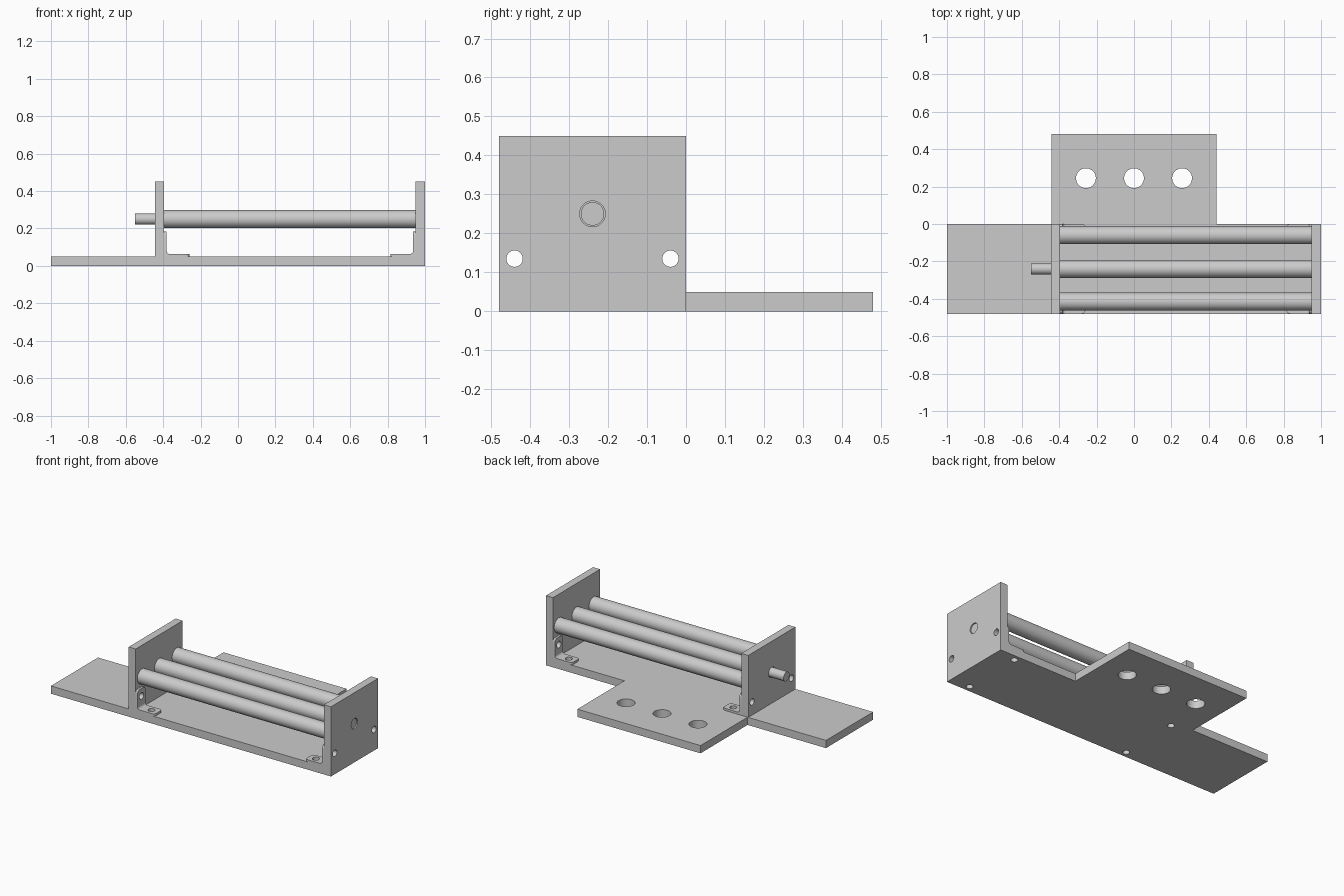
import bpy
import bmesh
import math
from mathutils import Matrix, Vector

if "Cube" in bpy.data.objects:
    bpy.data.objects.remove(bpy.data.objects["Cube"], do_unlink=True)

# Single plain grey finish
grey = bpy.data.materials.new("plain grey")
grey.use_nodes = True
color = (0.6, 0.6, 0.6, 1)
grey.diffuse_color = color
grey.node_tree.nodes["Principled BSDF"].inputs["Base Color"].default_value = color

T = 0.05                        # plate thickness
FRONT, BACK = -0.48, 0.0        # depth of the roller bay
LEFT_IN, RIGHT_IN = -0.395, 0.95  # inner wall faces
AXLE_Y, AXLE_Z = -0.24, 0.25
BOLT_YS = (-0.44, -0.04)
BOLT_OFFSET = 0.085             # bolt distance from the bracket corner
BOLT_R = 0.021


def make_object(name, bm):
    bmesh.ops.recalc_face_normals(bm, faces=bm.faces)
    mesh = bpy.data.meshes.new(name)
    bm.to_mesh(mesh)
    bm.free()
    mesh.materials.append(grey)
    obj = bpy.data.objects.new(name, mesh)
    bpy.context.collection.objects.link(obj)
    return obj


def prism(points, direction):
    """Extrude a closed outline of 3D points along a direction."""
    bm = bmesh.new()
    face = bm.faces.new([bm.verts.new(p) for p in points])
    new = bmesh.ops.extrude_face_region(bm, geom=[face])["geom"]
    verts = [g for g in new if isinstance(g, bmesh.types.BMVert)]
    bmesh.ops.translate(bm, verts=verts, vec=direction)
    return bm


def cylinder(name, start, end, radius, sides=48):
    start, end = Vector(start), Vector(end)
    axis = end - start
    turn = axis.to_track_quat("Z", "Y").to_matrix().to_4x4()
    bm = bmesh.new()
    bmesh.ops.create_cone(bm, cap_ends=True, segments=sides, radius1=radius,
                          radius2=radius, depth=axis.length,
                          matrix=Matrix.Translation((start + end) / 2) @ turn)
    return make_object(name, bm)


def smooth(obj):
    bpy.ops.object.select_all(action="DESELECT")
    obj.select_set(True)
    bpy.context.view_layer.objects.active = obj
    bpy.ops.object.shade_smooth_by_angle(angle=math.radians(35))


def drill(obj, holes):
    """Cut round holes, each given as start, end and radius."""
    bpy.context.view_layer.objects.active = obj
    for start, end, radius in holes:
        cutter = cylinder("hole_cutter", start, end, radius, 32)
        cutter.hide_render = True
        mod = obj.modifiers.new("hole", "BOOLEAN")
        mod.operation, mod.solver, mod.object = "DIFFERENCE", "EXACT", cutter
        bpy.ops.object.modifier_apply(modifier=mod.name)
        bpy.data.objects.remove(cutter, do_unlink=True)
    smooth(obj)


def wall_hole(x, y, z, r):
    return (x - 0.1, y, z), (x + 0.1, y, z), r


def floor_hole(x, y, r):
    return (x, y, -0.1), (x, y, 0.15), r


# Base plate with its rear mounting tab
outline = [(-1, FRONT), (1, FRONT), (1, BACK), (0.44, BACK), (0.44, 0.48),
           (-0.44, 0.48), (-0.44, BACK), (-1, BACK)]
base = make_object("base_plate", prism([(x, y, 0) for x, y in outline], (0, 0, T)))
holes = [floor_hole(x, 0.245, 0.053) for x in (-0.257, 0, 0.257)]
for y in BOLT_YS:
    holes += [floor_hole(x, y, BOLT_R)
              for x in (LEFT_IN + BOLT_OFFSET, RIGHT_IN - BOLT_OFFSET)]
drill(base, holes)

# End walls with shaft and bolt holes
for name, x in (("right_wall", LEFT_IN - T), ("left_wall", RIGHT_IN)):
    corners = [(x, FRONT, T), (x, BACK, T), (x, BACK, 0.45), (x, FRONT, 0.45)]
    wall = make_object(name, prism(corners, (T, 0, 0)))
    drill(wall, [wall_hole(x, y, T + BOLT_OFFSET, BOLT_R) for y in BOLT_YS]
          + [wall_hole(x, AXLE_Y, AXLE_Z, 0.033)])

# Three rollers and the drive shaft through the middle one
for name, y in (("front", -0.415), ("middle", AXLE_Y), ("back", -0.06)):
    smooth(cylinder(name + "_roller", (LEFT_IN, y, AXLE_Z),
                    (RIGHT_IN, y, AXLE_Z), 0.048))
smooth(cylinder("drive_shaft", (-0.55, AXLE_Y, AXLE_Z), (0.995, AXLE_Y, AXLE_Z), 0.03))


def bracket(name, x, side, y):
    """Filleted angle bracket in the corner at x, its foot pointing to side."""
    arm, thick, fillet, width = 0.135, 0.014, 0.015, 0.08
    c = thick + fillet
    arc = [(c - fillet * math.cos(a), c - fillet * math.sin(a))
           for a in (math.pi / 2 * i / 6 for i in range(7))]
    profile = [(0, 0), (0, arm), (thick, arm)] + arc + [(arm, thick), (arm, 0)]
    bm = prism([(x + side * u, y - width / 2, T + v) for u, v in profile],
               (0, width, 0))
    # Round the free corners of both arms
    tips = []
    for e in bm.edges:
        mid = (e.verts[0].co + e.verts[1].co) / 2
        along_y = abs(e.verts[0].co.y - e.verts[1].co.y) > width / 2
        at_tip = (abs(abs(mid.x - x) - arm) < 1e-4 or abs(mid.z - T - arm) < 1e-4)
        if at_tip and not along_y:
            tips.append(e)
    bmesh.ops.bevel(bm, geom=tips, offset=0.02, segments=5, profile=0.5,
                    affect="EDGES")
    drill(make_object(name, bm), [wall_hole(x, y, T + BOLT_OFFSET, BOLT_R),
                                  floor_hole(x + side * BOLT_OFFSET, y, BOLT_R)])


for depth, y in zip(("front", "back"), BOLT_YS):
    bracket(depth + "_right_bracket", LEFT_IN, 1, y)
    bracket(depth + "_left_bracket", RIGHT_IN, -1, y)
